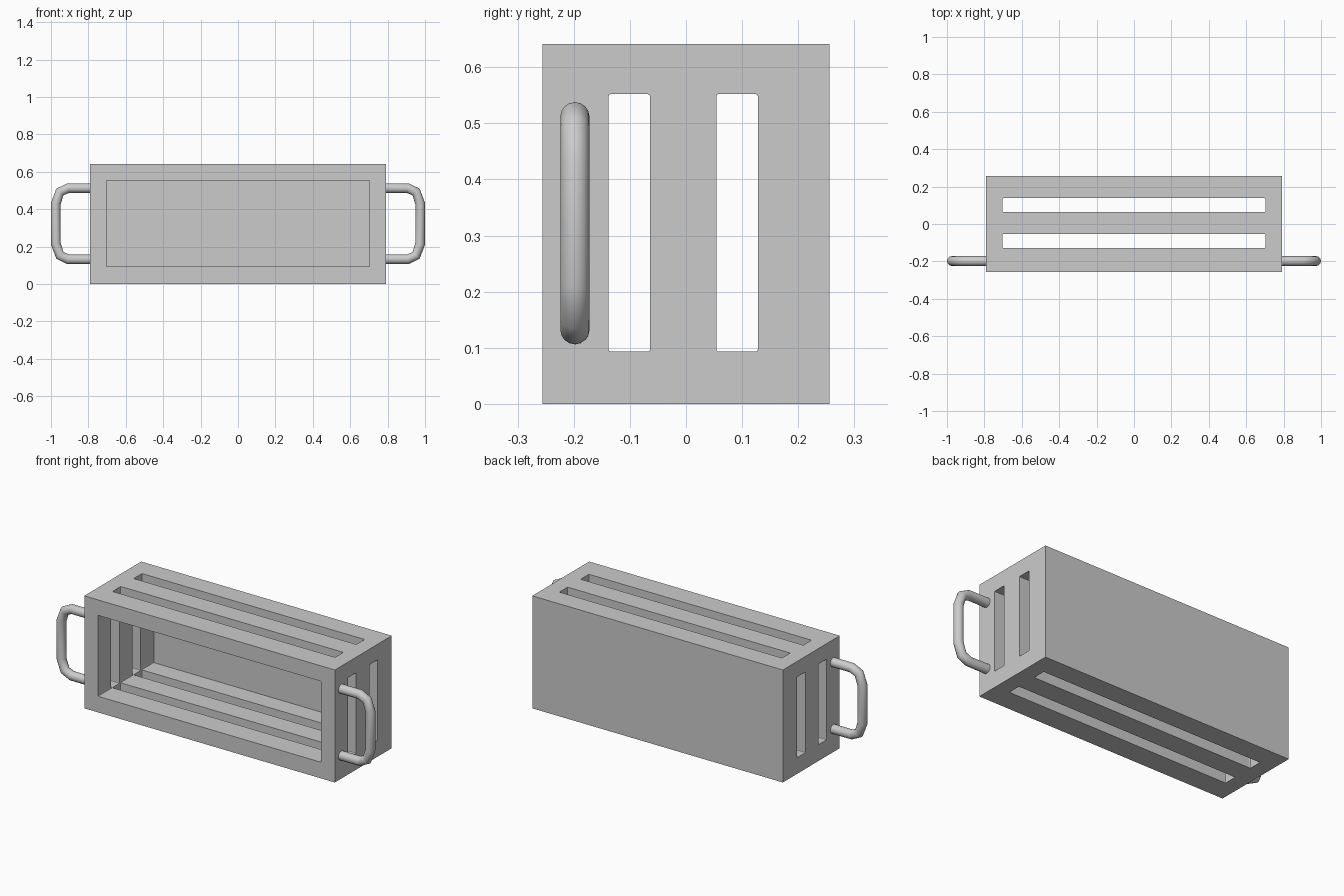
import bpy, bmesh
from mathutils import Vector

if "Cube" in bpy.data.objects:
    bpy.data.objects.remove(bpy.data.objects["Cube"])

W, D, H = 0.79, 0.256, 0.641        # half width, half depth, height
Z0, Z1 = 0.092, 0.553               # opening bottom / top
X1 = 0.703                          # opening half width


def box(name, lo, hi, axis=None):
    """Box between two corners; edges along axis get a tiny rounding."""
    lo, hi = Vector(lo), Vector(hi)
    bm = bmesh.new()
    bmesh.ops.create_cube(bm, size=1)
    for v in bm.verts:
        v.co = Vector([(lo[i] + hi[i]) / 2 + v.co[i] * (hi[i] - lo[i]) for i in range(3)])
    if axis is not None:
        edges = [e for e in bm.edges
                 if abs((e.verts[0].co - e.verts[1].co).normalized()[axis]) > 0.9]
        bmesh.ops.bevel(bm, geom=edges, offset=0.004, segments=2, profile=0.5, affect='EDGES')
    me = bpy.data.meshes.new(name)
    bm.to_mesh(me)
    bm.free()
    ob = bpy.data.objects.new(name, me)
    bpy.context.collection.objects.link(ob)
    return ob


# Case shell with a thin back panel
case = box("case", (-W, -D, 0), (W, D, H))

# Cutters: front cavity, then two slots through the sides and through top and bottom
cutters = [box("cavity_cutter", (-X1, -D - 0.1, Z0), (X1, D - 0.01, Z1), 1)]
for a, b in ((-0.138, -0.064), (0.054, 0.128)):
    cutters.append(box("side_slot_cutter", (-1, a, Z0 + 0.001), (1, b, Z1 - 0.001), 0))
    cutters.append(box("top_slot_cutter", (-X1 + 0.001, -b, -0.1), (X1 - 0.001, -a, 0.8), 2))
for c in cutters:
    c.hide_render = True
    c.hide_set(True)
    m = case.modifiers.new(c.name, 'BOOLEAN')
    m.operation, m.solver, m.object = 'DIFFERENCE', 'EXACT', c

# Bent tube handles on both sides, near the front
ZC = 0.322
half = [(0.775, 0.19), (0.908, 0.19), (0.952, 0.170), (0.974, 0.108)]
path = half + [(x, -z) for x, z in reversed(half)]
for side, label in ((1, "right"), (-1, "left")):
    cu = bpy.data.curves.new(label + "_handle", 'CURVE')
    cu.dimensions = '3D'
    cu.bevel_depth = 0.026
    cu.bevel_resolution = 6
    cu.use_fill_caps = True
    sp = cu.splines.new('POLY')
    sp.points.add(len(path) - 1)
    for p, (x, z) in zip(sp.points, path):
        p.co = (side * x, -0.198, ZC + z, 1)
    sp.use_smooth = True
    bpy.context.collection.objects.link(bpy.data.objects.new(label + "_handle", cu))
